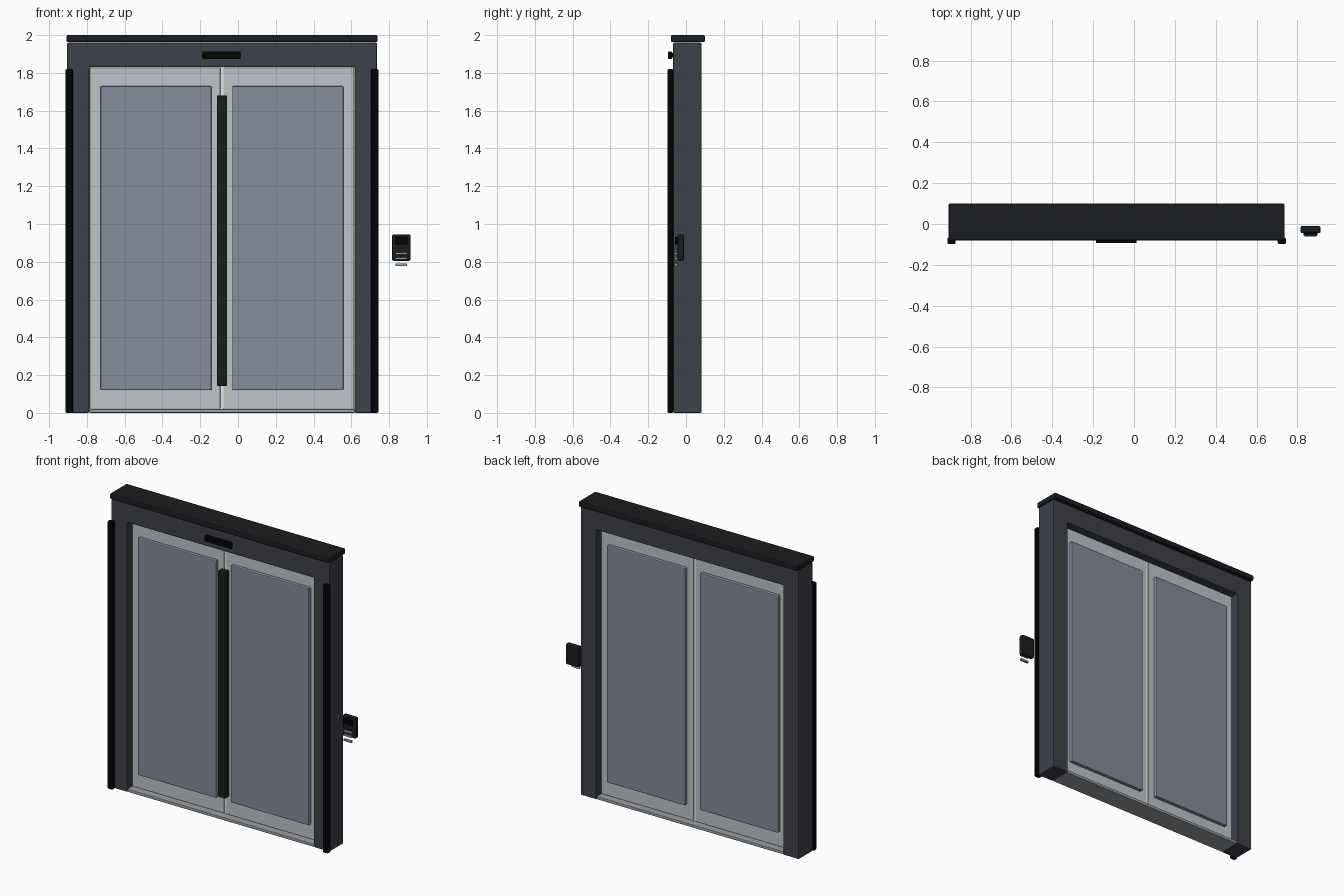
import bpy, bmesh

if "Cube" in bpy.data.objects:
    bpy.data.objects.remove(bpy.data.objects["Cube"])

def mat(name, r, g, b, a=1.0):
    m = bpy.data.materials.new(name)
    m.diffuse_color = (r, g, b, a)
    m.use_nodes = True
    m.node_tree.nodes["Principled BSDF"].inputs["Base Color"].default_value = m.diffuse_color
    return m

FRAME = mat("slate_metal", 0.047, 0.053, 0.068)
DARK = mat("dark_metal", 0.011, 0.012, 0.014)
BLACK = mat("black_rubber", 0.001, 0.001, 0.0015)
ALU = mat("brushed_aluminium", 0.52, 0.56, 0.60)
SEAL = mat("pale_seal", 0.8, 0.82, 0.84)
STEEL = mat("threshold_steel", 0.33, 0.34, 0.35)
GLASS = mat("tinted_glass", 0.24, 0.27, 0.32, 0.8)

def finish(name, bm, material, bevel):
    bmesh.ops.recalc_face_normals(bm, faces=bm.faces)
    me = bpy.data.meshes.new(name)
    bm.to_mesh(me)
    bm.free()
    me.materials.append(material)
    ob = bpy.data.objects.new(name, me)
    bpy.context.collection.objects.link(ob)
    if bevel:
        b = ob.modifiers.new("bevel", 'BEVEL')
        b.width = bevel
        b.segments = 2
        b.limit_method = 'ANGLE'
    return ob

def box(name, x, y, z, material, bevel=0.004):
    """Box from (min, max) ranges."""
    bm = bmesh.new()
    bmesh.ops.create_cube(bm, size=1)
    for v in bm.verts:
        v.co = [(r[0] + r[1]) / 2 + c * (r[1] - r[0]) for c, r in zip(v.co, (x, y, z))]
    return finish(name, bm, material, bevel)

CX = -0.085          # centre line of the doorway

# surround: two jambs and header as one U-shaped extrusion
bm = bmesh.new()
prof = [(-0.82, 0), (-0.82, 1.96), (0.82, 1.96), (0.82, 0),
        (0.702, 0), (0.702, 1.83), (-0.702, 1.83), (-0.702, 0)]
face = bm.faces.new([bm.verts.new((CX + px, -0.068, pz)) for px, pz in prof])
ext = bmesh.ops.extrude_face_region(bm, geom=[face])
for v in ext["geom"]:
    if isinstance(v, bmesh.types.BMVert):
        v.co.y = 0.082
finish("door_surround", bm, FRAME, 0.006)

# top cap and threshold
box("top_cap", (CX - 0.823, CX + 0.823), (-0.08, 0.10), (1.963, 2.0), DARK, 0.007)
box("threshold", (CX - 0.702, CX + 0.702), (-0.065, 0.078), (0.0, 0.02), STEEL)

# door leaves, raised glass panes and side guide strips, mirrored about the centre line
for side, s in (("left", -1), ("right", 1)):
    def span(a, b):
        return tuple(sorted((CX + s * a, CX + s * b)))
    box(side + "_door_leaf", span(0.008, 0.700), (-0.015, 0.03), (0.02, 1.828), ALU, 0.004)
    box(side + "_glass_pane", span(0.055, 0.643), (-0.038, 0.053), (0.12, 1.73), GLASS, 0.006)
    box(side + "_guide_strip", span(0.789, 0.829), (-0.099, -0.066), (0.0, 1.82), BLACK, 0.008)

# centre seal and long pull bar
box("centre_seal", (CX - 0.009, CX + 0.009), (-0.012, 0.026), (0.02, 1.828), SEAL, 0)
box("pull_bar", (CX - 0.027, CX + 0.027), (-0.055, -0.012), (0.143, 1.68), DARK)

# motion sensor on the header
box("motion_sensor", (-0.187, 0.013), (-0.094, -0.075), (1.873, 1.914), BLACK)
box("sensor_mount", (-0.12, -0.05), (-0.078, -0.066), (1.882, 1.905), BLACK, 0)

# card reader beside the door
box("reader_body", (0.815, 0.914), (-0.045, -0.01), (0.805, 0.945), DARK, 0.009)
box("reader_screen", (0.831, 0.898), (-0.057, -0.044), (0.892, 0.930), BLACK, 0.002)
for i, (z, h) in enumerate(((0.844, 0.010), (0.818, 0.010), (0.785, 0.014))):
    box(f"reader_slot_{i + 1}", (0.834, 0.894), (-0.060, -0.046), (z - h / 2, z + h / 2), STEEL, 0.001)
